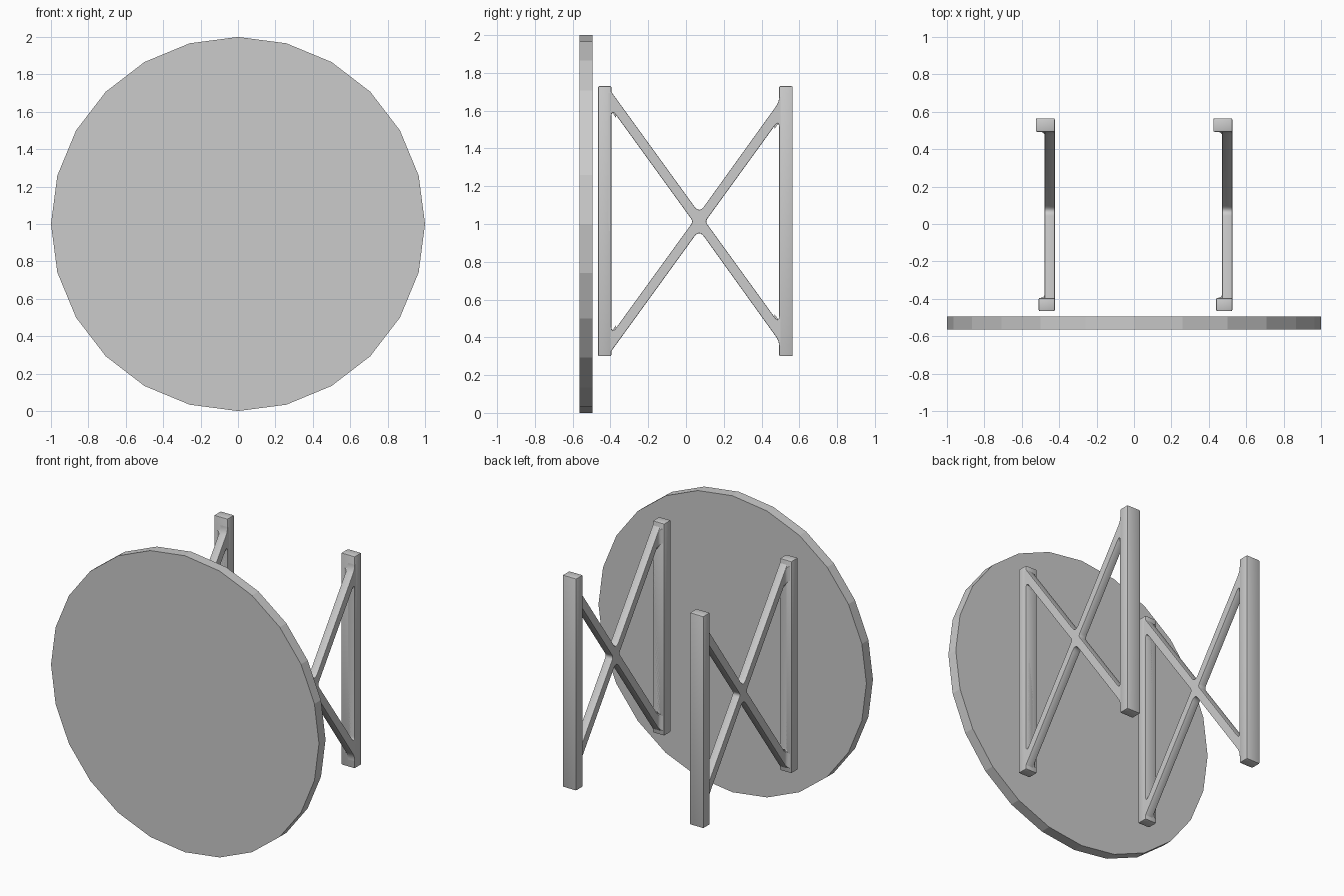
import bpy, bmesh, math
from mathutils import Vector

if "Cube" in bpy.data.objects:
    bpy.data.objects.remove(bpy.data.objects["Cube"])

CY, CZ, SLOPE, HALF = 0.07, 1.013, 1.38, 0.044   # brace crossing, slope, half height
FRONT, BACK = -0.395, 0.493                      # inner faces of the two bars


def finish(obj, angle=35):
    bpy.ops.object.select_all(action='DESELECT')
    obj.select_set(True)
    bpy.context.view_layer.objects.active = obj
    bpy.ops.object.shade_smooth_by_angle(angle=math.radians(angle))


def mesh_object(name, bm):
    bmesh.ops.recalc_face_normals(bm, faces=bm.faces)
    me = bpy.data.meshes.new(name)
    bm.to_mesh(me)
    bm.free()
    obj = bpy.data.objects.new(name, me)
    bpy.context.collection.objects.link(obj)
    return obj


def bar(name, lo, hi):
    bm = bmesh.new()
    bmesh.ops.create_cube(bm, size=1)
    for v in bm.verts:
        v.co = [(a + b) / 2 + c * (b - a) for a, b, c in zip(lo, hi, v.co)]
    bmesh.ops.bevel(bm, geom=bm.edges[:], offset=0.007, segments=2, profile=0.5,
                    affect='EDGES')
    return mesh_object(name, bm)


def rounded(corners, steps=6):
    """Corners are (y, z, trim); each is replaced by a quadratic arc."""
    pts = []
    for i, (y, z, trim) in enumerate(corners):
        p = Vector((y, z))
        if not trim:
            pts.append(p)
            continue
        a = p + (Vector(corners[i - 1][:2]) - p).normalized() * trim
        b = p + (Vector(corners[(i + 1) % len(corners)][:2]) - p).normalized() * trim
        for k in range(steps + 1):
            t = k / steps
            pts.append(a * (1 - t) ** 2 + p * 2 * t * (1 - t) + b * t * t)
    return pts


def cross_brace(name, x_outer):
    def up(y, off):
        return CZ + SLOPE * abs(y - CY) + off
    f, b = FRONT, BACK
    fi, bi = f - 0.02, b + 0.02
    zf, zb, m = up(f, HALF), up(b, HALF) + 0.005, 2 * CZ
    outer = [(fi, zf, 0), (f, zf, 0), (CY, CZ + HALF, 0.045), (b, zb, 0.03),
             (b, zb + 0.03, 0), (bi, zb + 0.03, 0), (bi, m - zb - 0.03, 0),
             (b, m - zb - 0.03, 0), (b, m - zb, 0.03), (CY, m - CZ - HALF, 0.045),
             (f, m - zf, 0), (fi, m - zf, 0)]
    gap = HALF / SLOPE
    holes = []
    for y, side in ((f, -1), (b, 1)):
        z = up(y, -HALF)
        holes.append([(CY + side * gap, CZ, 0.02), (y, z, 0.045), (y, m - z, 0.045)])
    cu = bpy.data.curves.new(name, 'CURVE')
    cu.dimensions, cu.fill_mode = '2D', 'BOTH'
    cu.extrude, cu.bevel_depth, cu.offset, cu.bevel_resolution = 0.0235, 0.004, -0.004, 1
    for loop in [outer] + holes:
        pts = rounded(loop)
        sp = cu.splines.new('POLY')
        sp.points.add(len(pts) - 1)
        for q, p in zip(sp.points, pts):
            q.co = (p.x, p.y, 0, 1)
        sp.use_cyclic_u = True
    obj = bpy.data.objects.new(name, cu)
    bpy.context.collection.objects.link(obj)
    obj.rotation_euler = (math.pi / 2, 0, math.pi / 2)
    obj.location.x = x_outer - 0.0275
    bpy.ops.object.select_all(action='DESELECT')
    obj.select_set(True)
    bpy.context.view_layer.objects.active = obj
    bpy.ops.object.convert(target='MESH')
    finish(bpy.context.object)


def flare(name, x_outer, face, way, upper):
    """Curved gusset blending a brace end into its bar on the inner side."""
    r, x0 = 0.025, x_outer - 0.053
    prof = [(x0 + 0.01, face + way * r), (x0 + 0.01, face - way * 0.01), (x0 - r, face - way * 0.01)]
    for k in range(6):
        a = k / 5 * math.pi / 2
        prof.append((x0 - r + r * math.sin(a), face + way * (r - r * math.cos(a))))
    bm = bmesh.new()
    rings = []
    for off in (-HALF - 0.015, HALF - 0.004):
        ring = []
        for x, y in prof:
            z = CZ + upper * (SLOPE * abs(y - CY) + off)
            ring.append(bm.verts.new((x, y, z)))
        rings.append(ring)
    n = len(prof)
    bm.faces.new(rings[0])
    bm.faces.new(rings[1])
    for i in range(n):
        j = (i + 1) % n
        bm.faces.new((rings[0][i], rings[0][j], rings[1][j], rings[1][i]))
    finish(mesh_object(name, bm))


# Round disc at the front, 24 flat sides
bpy.ops.mesh.primitive_cylinder_add(vertices=24, radius=1, depth=0.07,
                                    location=(0, -0.53, 1), rotation=(math.pi / 2, 0, 0))
bpy.context.object.name = "round_top"

# Two identical leg frames: front bar, back bar, crossed braces
for side, x in (("left", -0.423), ("right", 0.526)):
    finish(bar(side + "_front_bar", (x - 0.087, -0.466, 0.3), (x, FRONT, 1.73)))
    finish(bar(side + "_back_bar", (x - 0.102, BACK, 0.3), (x, 0.565, 1.73)))
    cross_brace(side + "_cross_brace", x)
    for face, way, label in ((FRONT, 1, "front"), (BACK, -1, "back")):
        for upper, pos in ((1, "upper"), (-1, "lower")):
            flare(f"{side}_{label}_{pos}_gusset", x, face, way, upper)
